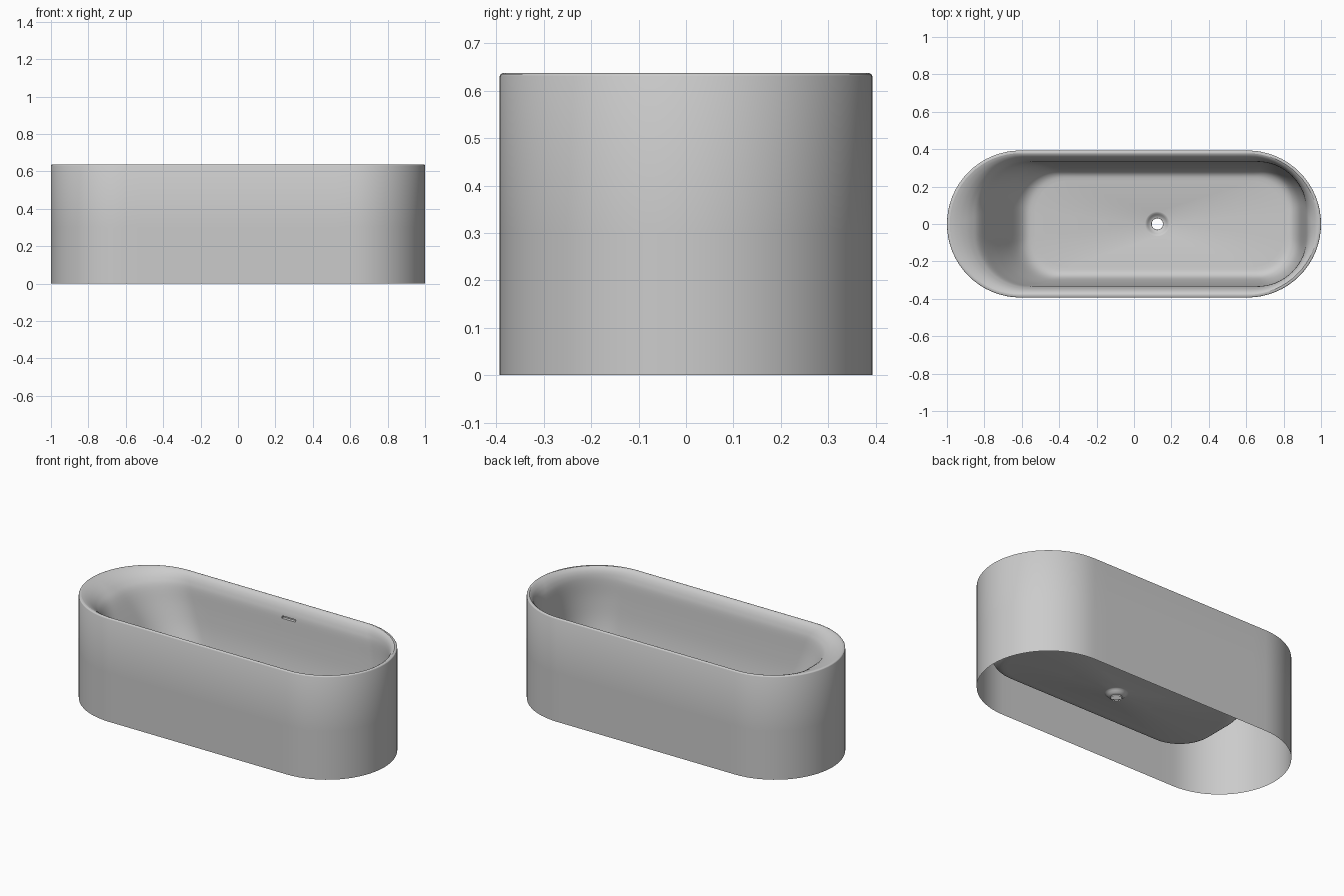
import bpy, bmesh, math
from mathutils import Vector

if "Cube" in bpy.data.objects:
    bpy.data.objects.remove(bpy.data.objects["Cube"])


def ring(z, xl, xr, y, r, cx_steps=14, cy_steps=6, arc=16):
    """Rounded-rectangle loop, counter-clockwise, with matching point counts."""
    r = min(r, y, (xr - xl) / 2)
    corners = [(xr - r, y - r), (xl + r, y - r), (xl + r, -y + r), (xr - r, -y + r)]
    pts = []
    for k, (cx, cy) in enumerate(corners):
        for i in range(arc + 1):
            a = math.pi / 2 * (k + i / arc)
            pts.append(Vector((cx + r * math.cos(a), cy + r * math.sin(a), z)))
        # straight run to the next corner
        a = math.pi / 2 * (k + 1)
        nx, ny = corners[(k + 1) % 4]
        end = Vector((nx + r * math.cos(a), ny + r * math.sin(a), z))
        start = pts[-1].copy()
        steps = cx_steps if k % 2 == 0 else cy_steps
        pts += [start.lerp(end, i / steps) for i in range(1, steps)]
    return pts


def smooth_rows(rows, n=4):
    """Catmull-Rom interpolation of the section parameters."""
    out = []
    for i in range(len(rows) - 1):
        quad = zip(rows[max(i - 1, 0)], rows[i], rows[i + 1], rows[min(i + 2, len(rows) - 1)])
        quad = list(quad)
        for s in range(n):
            t = s / n
            out.append(tuple(0.5 * (2 * b + (c - a) * t + (2 * a - 5 * b + 4 * c - d) * t * t
                                    + (3 * b - a - 3 * c + d) * t ** 3) for a, b, c, d in quad))
    return out + [rows[-1]]


def loft(rows):
    bm = bmesh.new()
    loops = [[bm.verts.new(p) for p in ring(*row)] for row in rows]
    for a, b in zip(loops, loops[1:]):
        n = len(a)
        for i in range(n):
            j = (i + 1) % n
            bm.faces.new((a[i], a[j], b[j], b[i]))
    bmesh.ops.remove_doubles(bm, verts=bm.verts, dist=1e-5)
    return bm


def finish(bm, name, angle=40):
    me = bpy.data.meshes.new(name)
    bm.to_mesh(me)
    bm.free()
    ob = bpy.data.objects.new(name, me)
    bpy.context.collection.objects.link(ob)
    bpy.ops.object.select_all(action='DESELECT')
    ob.select_set(True)
    bpy.context.view_layer.objects.active = ob
    bpy.ops.object.shade_smooth_by_angle(angle=math.radians(angle))
    return ob


# Outer wall, open underneath, with a softened rim
shell = [(0, -1, 1, .393, .393), (.3, -1, 1, .393, .393), (.631, -1, 1, .393, .393),
         (.635, -.998, .998, .391, .391), (.637, -.994, .994, .387, .387),
         (.637, -.985, .985, .378, .378)]
finish(loft(shell), "outer_shell")

# Basin: rolled rim, steep sides, reclining left end, flat floor
basin = smooth_rows([
    (.637, -.985, .985, .378, .378),
    (.630, -.955, .972, .366, .355),
    (.615, -.915, .955, .354, .33),
    (.590, -.870, .938, .343, .30),
    (.550, -.825, .925, .334, .27),
    (.450, -.765, .913, .328, .24),
    (.330, -.700, .900, .318, .22),
    (.230, -.645, .885, .302, .21),
    (.175, -.605, .865, .285, .20),
    (.150, -.570, .838, .262, .19),
    (.143, -.530, .800, .230, .17)])
# Drain: dished recess around an open hole
DX = .125
for r, z in [(.066, .137), (.060, .135), (.052, .128), (.044, .119), (.036, .115),
             (.031, .114), (.030, .105)]:
    basin.append((z, DX - r, DX + r, r, r))
bm = loft(basin)

# Overflow slot cut into the back wall
X0, X1, Z0, Z1 = .065, .160, .541, .556
near = lambda f: (f.calc_center_median().y > .3 and abs(f.calc_center_median().x - .11) < .2
                  and abs(f.calc_center_median().z - .55) < .06)
for co, no in [((X0, 0, 0), (1, 0, 0)), ((X1, 0, 0), (1, 0, 0)),
               ((0, 0, Z0), (0, 0, 1)), ((0, 0, Z1), (0, 0, 1))]:
    fs = [f for f in bm.faces if near(f)]
    geom = fs + list({e for f in fs for e in f.edges}) + list({v for f in fs for v in f.verts})
    bmesh.ops.bisect_plane(bm, geom=geom, plane_co=co, plane_no=no, dist=1e-6)
hole = []
for f in bm.faces:
    c = f.calc_center_median()
    if c.y > .3 and X0 < c.x < X1 and Z0 < c.z < Z1:
        hole.append(f)
bmesh.ops.delete(bm, geom=hole, context='FACES')
edges = []
for e in bm.edges:
    m = (e.verts[0].co + e.verts[1].co) / 2
    if e.is_boundary and m.y > .3 and X0 - .01 < m.x < X1 + .01 and Z0 - .005 < m.z < Z1 + .005:
        edges.append(e)
ext = bmesh.ops.extrude_edge_only(bm, edges=edges)
for v in [g for g in ext["geom"] if isinstance(g, bmesh.types.BMVert)]:
    v.co.y += .02
finish(bm, "basin")
